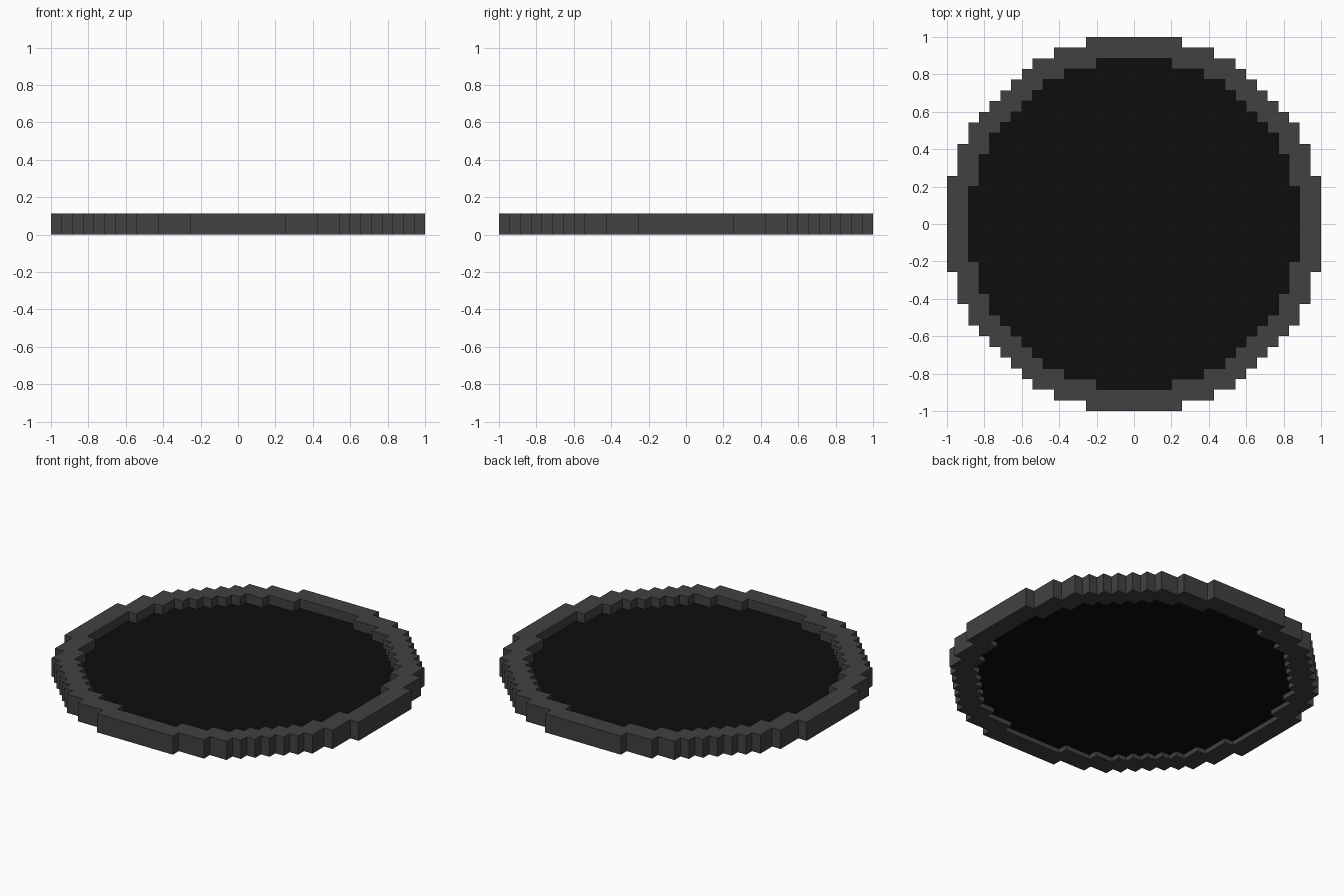
import bpy, bmesh

if "Cube" in bpy.data.objects:
    bpy.data.objects.remove(bpy.data.objects["Cube"])

PX = 2 / 35  # size of one grid step


def material(name, value):
    m = bpy.data.materials.new(name)
    m.diffuse_color = (value, value, value, 1)
    m.use_nodes = True
    m.node_tree.nodes["Principled BSDF"].inputs["Base Color"].default_value = m.diffuse_color
    return m


def stepped_circle(steps):
    """Stair-stepped round outline; steps are the corner heights of one quadrant."""
    corners = list(zip(reversed(steps), steps))
    quarter = []
    for i, (x, y) in enumerate(corners):
        quarter.append((x, y))
        if i + 1 < len(corners):
            quarter.append((corners[i + 1][0], y))
    points = []
    for _ in range(4):
        points += quarter
        quarter = [(-y, x) for x, y in quarter]
    return [(x * PX, y * PX) for x, y in points]


def slab(name, outlines, z0, z1, mat):
    """Fill the outlines (the second one is a hole) and extrude upwards."""
    bm = bmesh.new()
    for outline in outlines:
        vs = [bm.verts.new((x, y, z0)) for x, y in outline]
        for i, v in enumerate(vs):
            bm.edges.new((v, vs[(i + 1) % len(vs)]))
    bmesh.ops.triangle_fill(bm, edges=bm.edges[:], use_beauty=True, normal=(0, 0, 1))
    res = bmesh.ops.extrude_face_region(bm, geom=bm.faces[:], use_keep_orig=True)
    top = [g for g in res["geom"] if isinstance(g, bmesh.types.BMVert)]
    bmesh.ops.translate(bm, verts=top, vec=(0, 0, z1 - z0))
    bmesh.ops.recalc_face_normals(bm, faces=bm.faces[:])
    mesh = bpy.data.meshes.new(name)
    bm.to_mesh(mesh)
    bm.free()
    mesh.materials.append(mat)
    ob = bpy.data.objects.new(name, mesh)
    bpy.context.collection.objects.link(ob)
    return ob


outer = stepped_circle([4.5, 7.5, 9.5, 10.5, 11.5, 12.5, 13.5, 14.5, 15.5, 16.5, 17.5])
inner = stepped_circle([3.5, 6.5, 8.5, 9.5, 10.5, 11.5, 12.5, 13.5, 14.5, 15.5])

# Raised rim
slab("rim", [outer, inner], 0, 2 * PX, material("dark grey", 0.053))
# Recessed floor panel inside the rim
slab("floor_panel", [inner], 0.5 * PX, PX, material("near black", 0.004))
